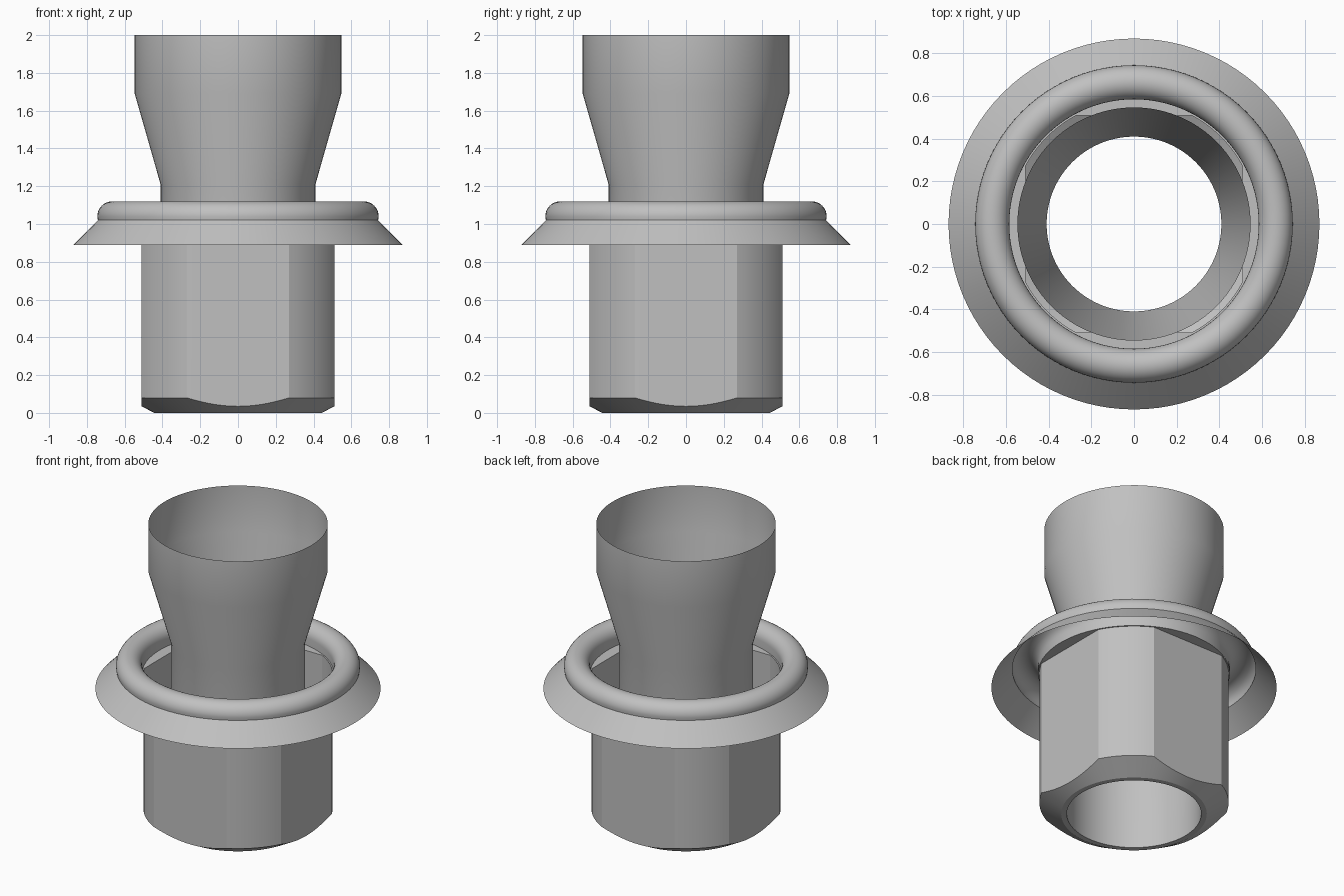
import bpy
import bmesh
from math import cos, sin, pi, atan2, hypot, radians

cube = bpy.data.objects.get("Cube")
if cube:
    bpy.data.objects.remove(cube)

# Plain grey metal
GREY = (0.53, 0.53, 0.53, 1)
metal = bpy.data.materials.new("grey metal")
metal.use_nodes = True
metal.diffuse_color = GREY
metal.node_tree.nodes["Principled BSDF"].inputs["Base Color"].default_value = GREY


def skin(name, angles, rings):
    """Join closed rings, each a function angle -> (radius, height)."""
    bm = bmesh.new()
    loops = []
    for ring in rings:
        loop = []
        for a in angles:
            r, z = ring(a)
            loop.append(bm.verts.new((r * cos(a), r * sin(a), z)))
        loops.append(loop)
    n = len(angles)
    for low, high in zip(loops, loops[1:]):
        for i in range(n):
            j = (i + 1) % n
            bm.faces.new((low[i], low[j], high[j], high[i]))
    mesh = bpy.data.meshes.new(name)
    bm.to_mesh(mesh)
    bm.free()
    mesh.materials.append(metal)
    obj = bpy.data.objects.new(name, mesh)
    bpy.context.collection.objects.link(obj)
    bpy.ops.object.select_all(action="DESELECT")
    obj.select_set(True)
    bpy.context.view_layer.objects.active = obj
    bpy.ops.object.shade_smooth_by_angle(angle=radians(20))
    return obj


def circle(r, z):
    return lambda a: (r, z)


ROUND = [2 * pi * i / 96 for i in range(96)]

# Flared tube running through the whole fitting
skin("flared_tube", ROUND,
     [circle(*p) for p in [(0.41, 0), (0.41, 1.21), (0.547, 1.69), (0.547, 2)]])

# Thin collar: sloped skirt, rounded rim, short inner wall
rim = [(0.665 + 0.08 * cos(t), 1.04 + 0.08 * sin(t))
       for t in (pi * i / 16 for i in range(17))]
skin("collar", ROUND,
     [circle(*p) for p in [(0.87, 0.89), (0.742, 1.02)] + rim + [(0.585, 0.99)]])

# Body: round bar with four flats
FLAT, CORNER, SHELF = 0.51, 0.577, 0.99
half = atan2(0.27, FLAT)
body_angles = []
for q in range(4):
    mid = q * pi / 2
    body_angles += [mid - half + 2 * half * i / 16 for i in range(16)]
    body_angles += [mid + half + (pi / 2 - 2 * half) * i / 10 for i in range(10)]


def radius(a):
    return min(CORNER, FLAT / max(abs(cos(a)), abs(sin(a))))


def chamfer(a):
    r = radius(a)
    return r, 0.035 + (r - FLAT) * 0.67


skin("four_flat_body", body_angles,
     [circle(0.41, 0), circle(0.444, 0), chamfer,
      lambda a: (radius(a), SHELF), circle(0.585, SHELF)])
